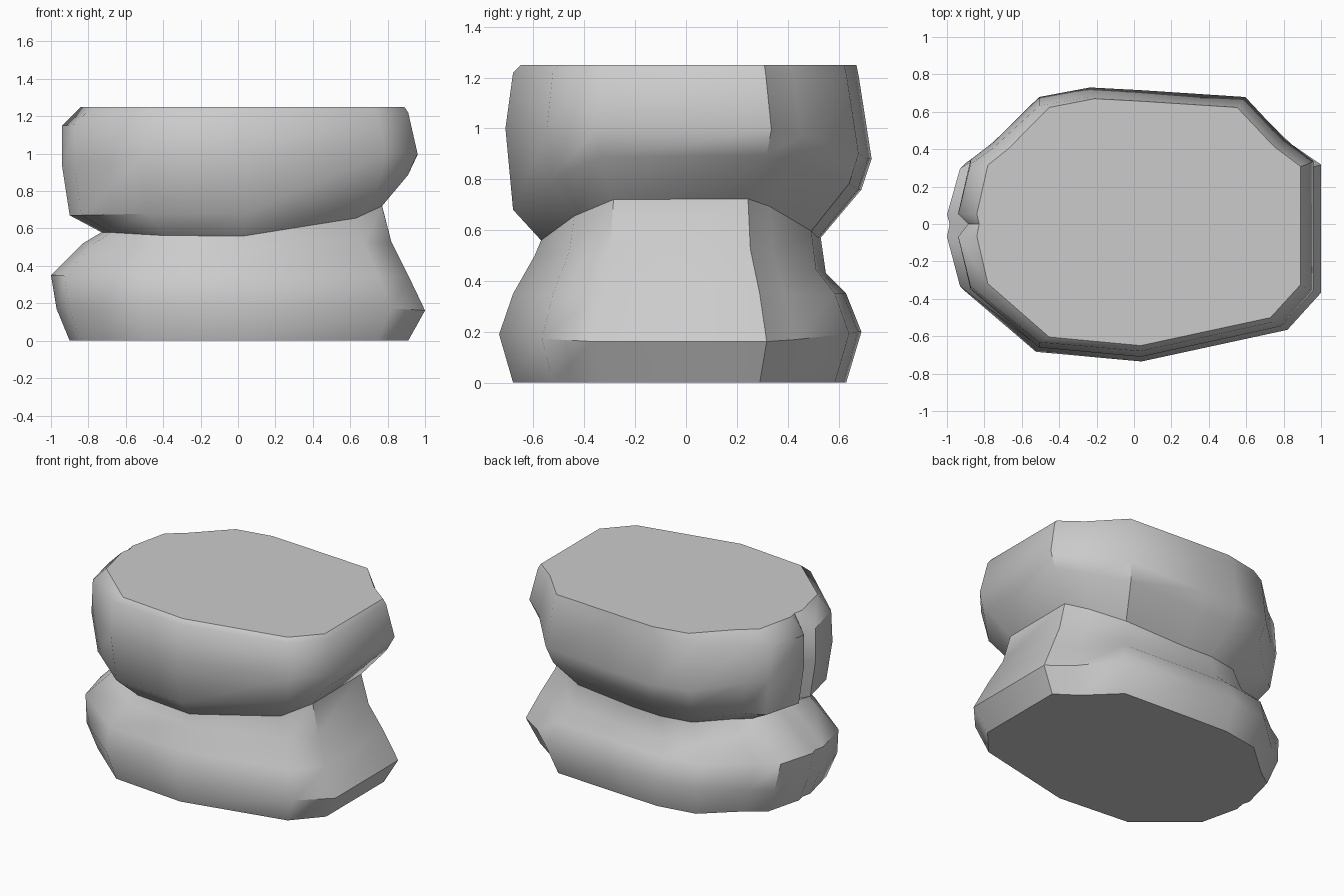
import bpy, bmesh
from math import radians

if "Cube" in bpy.data.objects:
    bpy.data.objects.remove(bpy.data.objects["Cube"])

# Plan outline of the boulder, as fractions of the half extents (counter-clockwise)
OUTLINE = [(1, .46), (.84, .62), (.62, .93), (.04, .98), (-.25, 1), (-.54, .93),
           (-.8, .6), (-.93, .47), (-1, .08), (-.985, 0), (-1, -.1), (-.93, -.49), (-.54, -.93),
           (.04, -1), (.82, -.77), (1, -.5)]
NOTCH = 9  # outline point that sinks into the crease on the left side

# Each level: (extent, height) on the left, right, front and back, then crease depth
LEVELS = [
    ((.90, 0), (.91, 0), (.68, 0), (.63, 0), 0),
    ((.97, .17), (1.0, .16), (.735, .19), (.69, .20), 0),
    ((1.0, .35), (.91, .35), (.68, .35), (.63, .35), 0),
    ((.83, .52), (.82, .53), (.595, .50), (.55, .43), 0),
    ((.73, .58), (.77, .73), (.57, .56), (.53, .57), 0),
    ((.90, .67), (.91, .90), (.68, .68), (.69, .76), .03),
    ((.94, .93), (.96, 1.0), (.71, 1.0), (.73, .88), .05),
    ((.94, 1.15), (.91, 1.22), (.68, 1.22), (.68, 1.20), .04),
    ((.84, 1.25), (.89, 1.25), (.65, 1.25), (.67, 1.25), 0),
]


def level_point(level, index):
    left, right, front, back, dent = level
    u, v = OUTLINE[index]
    ex, zx = right if u > 0 else left
    ey, zy = back if v > 0 else front
    # height blends from the side value to the front/back value
    wx, wy = u ** 4, v ** 4
    x = u * ex + (dent if index == NOTCH else 0)
    return x, v * ey, (zx * wx + zy * wy) / (wx + wy)


# Pinched boulder: stacked rings joined into one skin
bm = bmesh.new()
n = len(OUTLINE)
rings = [[bm.verts.new(level_point(lv, i)) for i in range(n)] for lv in LEVELS]
for a, b in zip(rings, rings[1:]):
    for i in range(n):
        j = (i + 1) % n
        bm.faces.new((a[i], a[j], b[j], b[i]))
bm.faces.new(rings[0][::-1])
bm.faces.new(rings[-1])
bmesh.ops.recalc_face_normals(bm, faces=bm.faces[:])

mesh = bpy.data.meshes.new("pinched_boulder")
bm.to_mesh(mesh)
bm.free()
rock = bpy.data.objects.new("pinched_boulder", mesh)
bpy.context.collection.objects.link(rock)
bpy.context.view_layer.objects.active = rock
rock.select_set(True)
bpy.ops.object.shade_smooth_by_angle(angle=radians(42))
